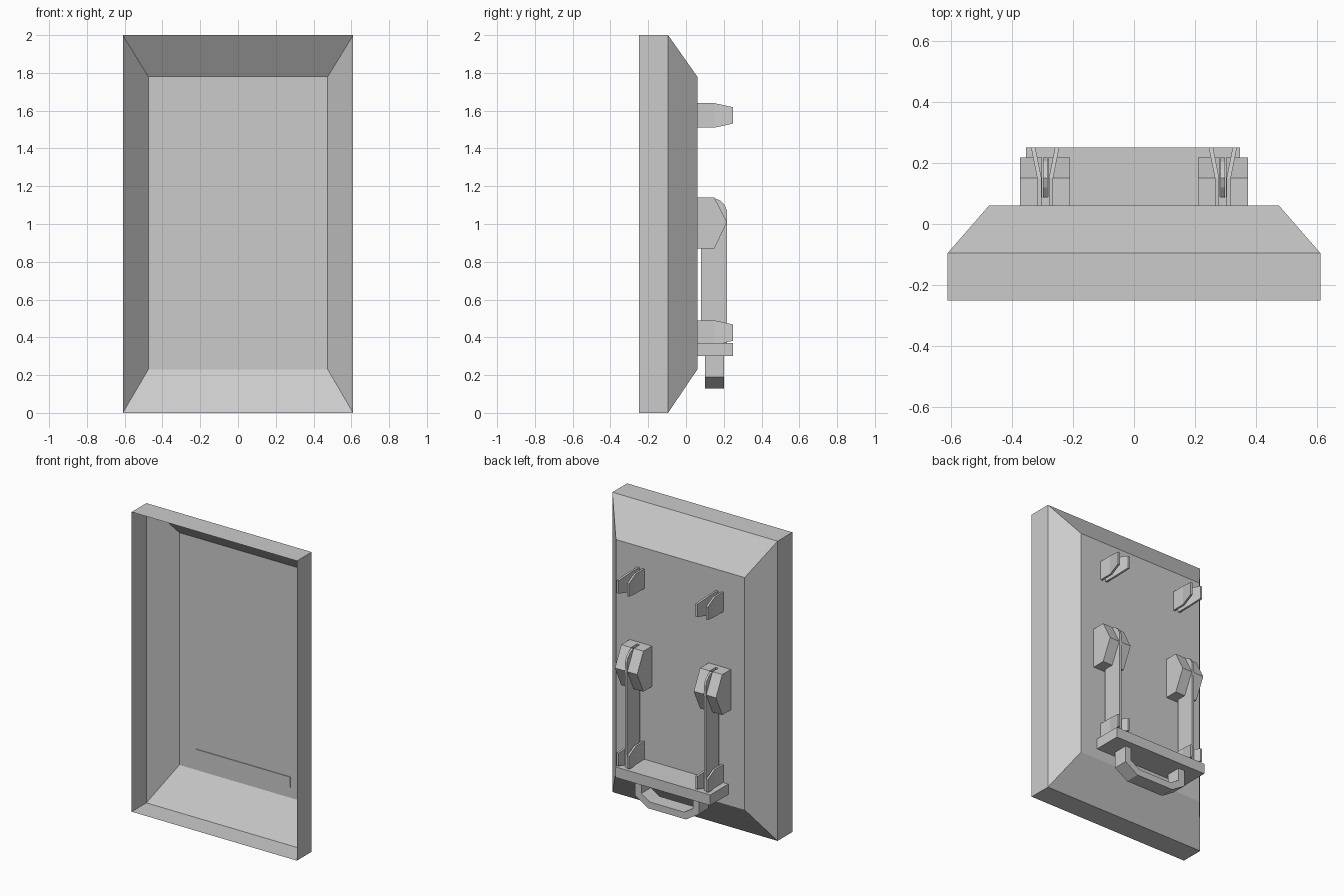
import bpy

if "Cube" in bpy.data.objects:
    bpy.data.objects.remove(bpy.data.objects["Cube"])

def mesh_object(name, verts, faces):
    me = bpy.data.meshes.new(name)
    me.from_pydata(verts, [], faces)
    ob = bpy.data.objects.new(name, me)
    bpy.context.collection.objects.link(ob)
    return ob

def loft(name, a, b):
    """Solid between two matching vertex rings."""
    n = len(a)
    faces = [(i, (i + 1) % n, (i + 1) % n + n, i + n) for i in range(n)]
    ob = mesh_object(name, a + b, faces + [tuple(range(n))[::-1], tuple(range(n, 2 * n))])
    import bmesh
    bm = bmesh.new()
    bm.from_mesh(ob.data)
    bmesh.ops.recalc_face_normals(bm, faces=bm.faces)
    bm.to_mesh(ob.data)
    bm.free()
    return ob

def extrude_x(name, profile, x0, x1):
    """Extrude a (y, z) profile along x."""
    return loft(name, [(x0, y, z) for y, z in profile], [(x1, y, z) for y, z in profile])

def box(name, x0, x1, y0, y1, z0, z1):
    return extrude_x(name, [(y0, z0), (y1, z0), (y1, z1), (y0, z1)], x0, x1)

# Open-fronted panel shell with bevelled back
def ring(hx, y, z0, z1):
    return [(-hx, y, z0), (hx, y, z0), (hx, y, z1), (-hx, y, z1)]

verts = ring(.61, -.25, 0, 2) + ring(.61, -.095, 0, 2) + ring(.475, .06, .23, 1.78)
faces = [(r + i, r + (i + 1) % 4, r + (i + 1) % 4 + 4, r + i + 4)
         for r in (0, 4) for i in range(4)] + [(11, 10, 9, 8)]
mesh_object("panel_shell", verts, faces)

hinge = [(.06, .87), (.15, .87), (.217, 1.01), (.15, 1.14), (.06, 1.14)]
blade = [(.08, .36), (.217, .36), (.217, 1.07), (.205, 1.1), (.18, 1.125), (.15, 1.137),
         (.12, 1.125), (.09, 1.1), (.08, 1.07)]

for side, cx in (("left", -.291), ("right", .291)):
    # Slotted hinge block and blade
    for s in (-1, 1):
        extrude_x(f"hinge_block_{side}", hinge, cx + s * .01, cx + s * .082)
    box(f"hinge_floor_{side}", cx - .01, cx + .01, .06, .088, .87, 1.14)
    extrude_x(f"blade_{side}", blade, cx - .007, cx + .007)
    # Flared spring clips, upper and lower
    for z in (1.575, .425):
        for s in (-1, 1):
            path = [(.06, .012, .065), (.15, .012, .065), (.25, .032, .043)]
            outline = [(y, dx, dz) for y, dx, h in path for dz in (h,)]
            outline += [(y, dx, -h) for y, dx, h in reversed(path)]
            v = [(cx + s * (dx + t), y, z + dz) for t in (0, .014) for y, dx, dz in outline]
            f = [(0, 1, 4, 5), (1, 2, 3, 4), (11, 10, 7, 6), (10, 9, 8, 7)]
            f += [(i, i + 6, (i + 1) % 6 + 6, (i + 1) % 6) for i in range(6)]
            clip = mesh_object(f"clip_{side}", v, f)
            if s < 0:
                clip.data.flip_normals()

# Cross bar joining the blades
box("cross_bar", -.354, .347, .055, .25, .3, .37)

# Pull handle with chamfered corners
outer = [(-.235, .31), (-.235, .19), (-.14, .13), (.14, .13), (.235, .19), (.235, .31)]
inner = [(-.19, .31), (-.19, .215), (-.125, .175), (.125, .175), (.19, .215), (.19, .31)]
for i in range(5):
    quad = [outer[i], outer[i + 1], inner[i + 1], inner[i]]
    loft("pull_handle", [(x, .1, z) for x, z in quad], [(x, .2, z) for x, z in quad])
